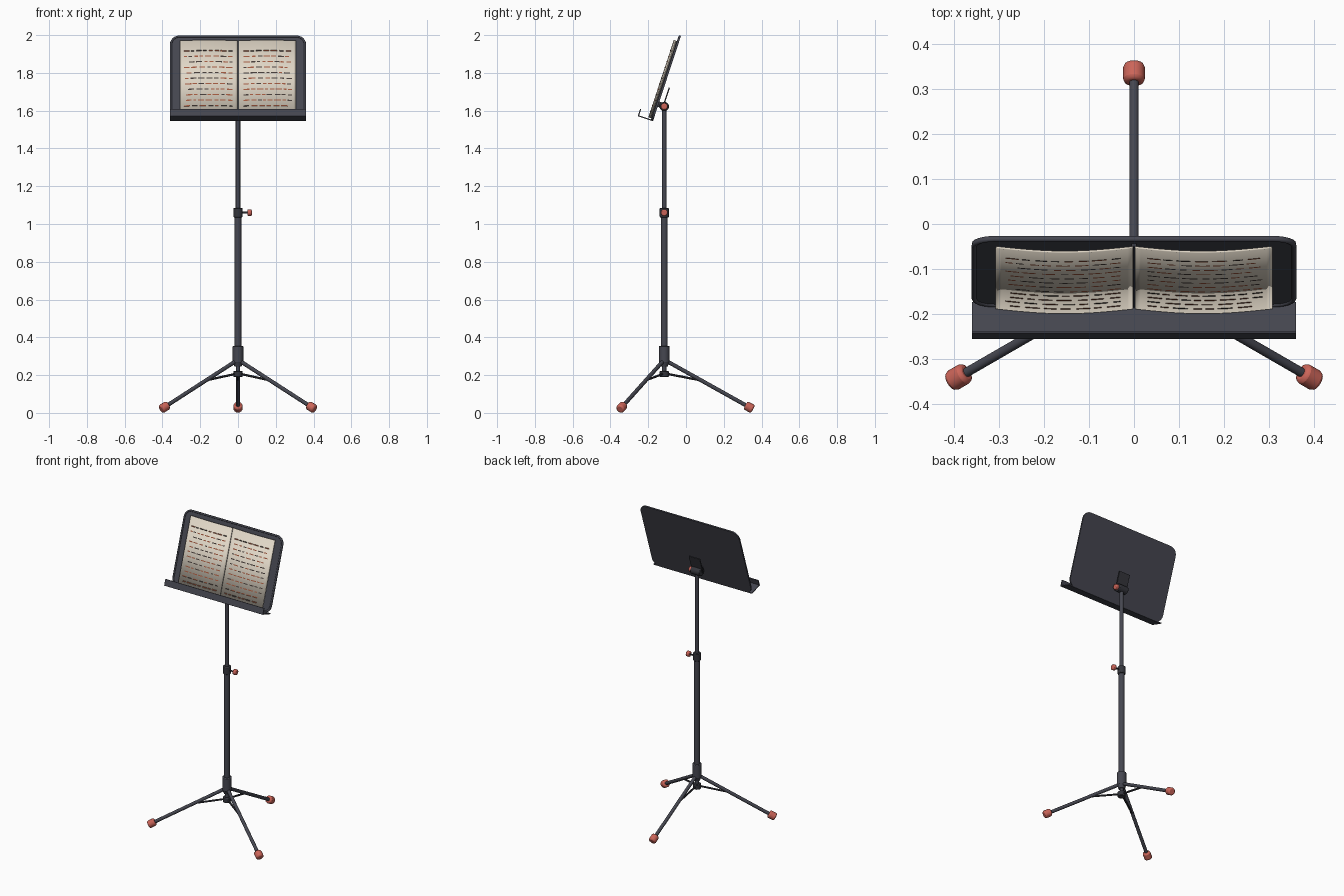
import bpy, bmesh, math, random
from mathutils import Vector, Matrix

old = bpy.data.objects.get("Cube")
if old:
    bpy.data.objects.remove(old)
random.seed(4)


def material(name, r, g, b):
    m = bpy.data.materials.new(name)
    m.use_nodes = True
    m.diffuse_color = (r, g, b, 1)
    m.node_tree.nodes["Principled BSDF"].inputs["Base Color"].default_value = (r, g, b, 1)
    return m


GRAPHITE = material("graphite metal", 0.06, 0.062, 0.08)
DARK = material("dark fittings", 0.035, 0.036, 0.045)
RED = material("coral rubber", 0.6, 0.13, 0.1)
PAPER = material("cream paper", 0.75, 0.68, 0.57)
RED_INK = material("rust ink", 0.36, 0.1, 0.05)
DARK_INK = material("brown ink", 0.06, 0.045, 0.04)

POLE_Y = -0.115
# Desk frame: local x across, local z up the desk, local -y towards the reader
DESK = Matrix.Translation((0, -0.175, 1.544)) @ Matrix.Rotation(math.radians(-18.2), 4, "X")


def finish(name, bm, mats, matrix=None, bevel=0, smooth=True):
    bmesh.ops.recalc_face_normals(bm, faces=bm.faces)
    mesh = bpy.data.meshes.new(name)
    bm.to_mesh(mesh)
    bm.free()
    ob = bpy.data.objects.new(name, mesh)
    bpy.context.collection.objects.link(ob)
    for m in mats:
        mesh.materials.append(m)
    if matrix is not None:
        ob.matrix_world = matrix
    if bevel:
        mod = ob.modifiers.new("Bevel", "BEVEL")
        mod.width, mod.segments, mod.limit_method = bevel, 2, "ANGLE"
    if smooth:
        bpy.ops.object.select_all(action="DESELECT")
        ob.select_set(True)
        bpy.context.view_layer.objects.active = ob
        bpy.ops.object.shade_smooth_by_angle(angle=math.radians(35))
    return ob


def rod(name, a, b, radius, mat, sides=20, bevel=0, end_radius=None):
    """Round bar from point a to point b."""
    a, b = Vector(a), Vector(b)
    bm = bmesh.new()
    bmesh.ops.create_cone(bm, cap_ends=True, segments=sides, radius1=radius,
                          radius2=end_radius or radius, depth=(b - a).length)
    turn = (b - a).to_track_quat("Z", "Y").to_matrix().to_4x4()
    return finish(name, bm, [mat], Matrix.Translation((a + b) / 2) @ turn, bevel)


def upright(name, z0, z1, radius, mat, bevel=0, end_radius=None):
    return rod(name, (0, POLE_Y, z0), (0, POLE_Y, z1), radius, mat, 24, bevel, end_radius)


def desk_box(name, size, centre, mat, bevel=0.001):
    bm = bmesh.new()
    bmesh.ops.create_cube(bm, size=1)
    bmesh.ops.scale(bm, vec=size, verts=bm.verts)
    bmesh.ops.translate(bm, vec=centre, verts=bm.verts)
    return finish(name, bm, [mat], DESK, bevel)


def rounded_outline(half_w, low, high, radius, steps=6):
    pts = []
    corners = [(1, high, 0), (-1, high, 90), (-1, low, 180), (1, low, 270)]
    for side, z, start in corners:
        cx = side * (half_w - radius)
        cz = z - radius if z == high else z + radius
        for i in range(steps + 1):
            t = math.radians(start + 90 * i / steps)
            pts.append((cx + radius * math.cos(t), cz + radius * math.sin(t)))
    return pts


# Pole
upright("lower_tube", 0.25, 1.045, 0.018, GRAPHITE)
upright("upper_tube", 1.04, 1.62, 0.012, GRAPHITE)
upright("height_collar", 1.035, 1.085, 0.024, DARK, 0.004)
upright("leg_hub", 0.265, 0.355, 0.028, GRAPHITE, 0.004)
upright("leg_hub_taper", 0.245, 0.267, 0.018, GRAPHITE, 0, 0.027)
upright("inner_rod", 0.19, 0.26, 0.011, GRAPHITE)
upright("brace_collar", 0.19, 0.222, 0.024, DARK, 0.003)

# Height knob
rod("height_knob_stem", (0.02, POLE_Y, 1.06), (0.054, POLE_Y, 1.06), 0.005, DARK, 12)
rod("height_knob", (0.05, POLE_Y, 1.06), (0.073, POLE_Y, 1.06), 0.018, RED, 20, 0.006)

# Tripod legs, braces and feet
for label, angle in (("back", 90), ("left", -30), ("right", 210)):
    a = math.radians(angle)

    def spot(r, z):
        return Vector((r * math.cos(a), POLE_Y + r * math.sin(a), z))

    top, tip = spot(0.015, 0.273), spot(0.45, 0.03)
    along = (tip - top).normalized()
    rod(label + "_leg", top, tip, 0.0105, GRAPHITE, 16)
    rod(label + "_brace", spot(0.018, 0.206), spot(0.19, 0.173), 0.006, DARK, 8)
    rod(label + "_foot", tip - along * 0.023, tip + along * 0.023, 0.024, RED, 16, 0.008)

# Tilt hinge and bracket
HINGE_Z = 1.622
rod("tilt_hinge", (-0.034, POLE_Y, HINGE_Z), (0.034, POLE_Y, HINGE_Z), 0.025, DARK, 24, 0.003)
rod("tilt_knob", (0.03, POLE_Y, HINGE_Z), (0.054, POLE_Y, HINGE_Z), 0.018, RED, 20, 0.006)
desk_box("bracket_plate", (0.08, 0.007, 0.11), (0, 0.027, 0.141), DARK)
desk_box("bracket_block", (0.05, 0.03, 0.03), (0, 0.014, 0.095), DARK)

# Desk panel with rounded corners
HEIGHT = 0.475
bm = bmesh.new()
face = bm.faces.new([bm.verts.new((x, 0, z)) for x, z in rounded_outline(0.36, 0, HEIGHT, 0.05)])
out = bmesh.ops.extrude_face_region(bm, geom=[face])
bmesh.ops.translate(bm, vec=(0, -0.007, 0),
                    verts=[v for v in out["geom"] if isinstance(v, bmesh.types.BMVert)])
finish("desk_panel", bm, [GRAPHITE], DESK)

# Raised rim around the desk
curve = bpy.data.curves.new("desk_rim", "CURVE")
curve.dimensions = "3D"
curve.bevel_depth, curve.bevel_resolution = 0.006, 2
path = rounded_outline(0.355, 0.005, HEIGHT - 0.005, 0.045)
spline = curve.splines.new("POLY")
spline.points.add(len(path) - 1)
for p, (x, z) in zip(spline.points, path):
    p.co = (x, -0.006, z, 1)
spline.use_cyclic_u = True
curve.materials.append(GRAPHITE)
rim = bpy.data.objects.new("desk_rim", curve)
rim.matrix_world = DESK
bpy.context.collection.objects.link(rim)

# Ledge and its front lip
desk_box("ledge", (0.72, 0.085, 0.006), (0, -0.0425, 0.003), GRAPHITE)
desk_box("ledge_lip", (0.72, 0.006, 0.041), (0, -0.082, 0.0205), GRAPHITE)

# Open pages, gently bulging on each side of the fold
PAGE_W, PAGE_LOW, PAGE_TOP = 0.307, 0.012, 0.443


def page_y(x):
    return -0.016 - 0.011 * math.sin(math.pi * min(abs(x) / PAGE_W, 1))


def sheet_strip(bm, x0, x1, z0, z1, steps, lift=0.0, index=0):
    xs = [x0 + (x1 - x0) * i / steps for i in range(steps + 1)]
    rows = [[bm.verts.new((x, page_y(x) - lift, z)) for x in xs] for z in (z0, z1)]
    for i in range(steps):
        f = bm.faces.new((rows[0][i], rows[0][i + 1], rows[1][i + 1], rows[1][i]))
        f.material_index = index


for label, side in (("left", 1), ("right", -1)):
    bm = bmesh.new()
    ends = sorted((side * 0.002, side * PAGE_W))
    sheet_strip(bm, ends[0], ends[1], PAGE_LOW, PAGE_TOP, 24)
    page = finish(label + "_page", bm, [PAPER], DESK)
    solid = page.modifiers.new("Solidify", "SOLIDIFY")
    solid.thickness, solid.offset = 0.005, 0

    # Printed dashes in rows
    bm = bmesh.new()
    for row in range(12):
        z = 0.045 + row * 0.0305
        x = 0.03
        while x < 0.27:
            length = random.uniform(0.015, 0.035)
            dash = sorted((side * x, side * min(x + length, 0.285)))
            ink = 0 if random.random() < 0.65 else 1
            sheet_strip(bm, dash[0], dash[1], z, z + 0.006, 3, 0.0035, ink)
            x += length + random.uniform(0.006, 0.014)
    finish(label + "_page_print", bm, [RED_INK, DARK_INK], DESK, smooth=False)

# Spine backing behind the fold
desk_box("page_fold", (0.012, 0.008, PAGE_TOP - PAGE_LOW),
         (0, -0.011, (PAGE_TOP + PAGE_LOW) / 2), DARK)
